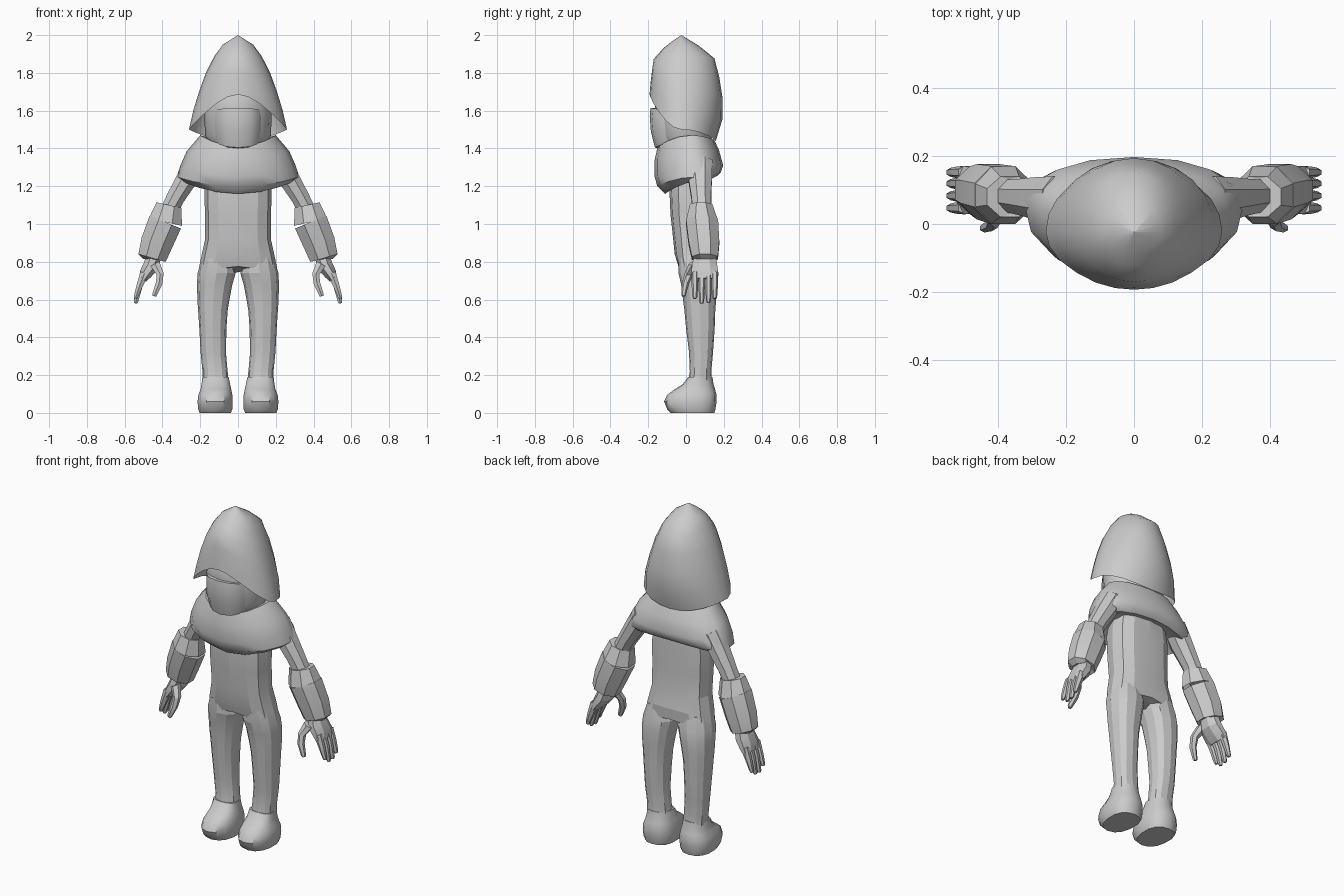
import bpy, bmesh
from math import sin, cos, pi, radians
from mathutils import Vector


def loft(name, rings, mirror=False, angle=30, cap_start=True, cap_end=True):
    """Skin a list of equal-length closed rings, with optional end caps and x mirror."""
    bm = bmesh.new()
    vs = [[bm.verts.new(p) for p in r] for r in rings]
    n = len(rings[0])
    for a, b in zip(vs, vs[1:]):
        for i in range(n):
            j = (i + 1) % n
            bm.faces.new((a[i], a[j], b[j], b[i]))
    if cap_start:
        bm.faces.new(vs[0][::-1])
    if cap_end:
        bm.faces.new(vs[-1])
    bmesh.ops.remove_doubles(bm, verts=bm.verts, dist=0.0005)
    bmesh.ops.recalc_face_normals(bm, faces=bm.faces)
    me = bpy.data.meshes.new(name)
    bm.to_mesh(me)
    bm.free()
    me.shade_smooth()
    me.set_sharp_from_angle(angle=radians(angle))
    ob = bpy.data.objects.new(name, me)
    bpy.context.collection.objects.link(ob)
    if mirror:
        ob.modifiers.new("mirror", 'MIRROR')
    return ob


def egg(w, yf, yb, zf, zs=None, zb=None, cy=0.0, cx=0.0, n=16, p=1.0):
    """Ring with its own front / side / back depth and height."""
    zs = zf if zs is None else zs
    zb = zf if zb is None else zb
    out = []
    for i in range(n):
        a = 2 * pi * i / n
        s, c = sin(a), cos(a)
        sx = abs(s) ** p * (1 if s > 0 else -1)
        k = abs(c) ** p
        y = cy + k * ((yf if c > 0 else yb) - cy)
        z = zs + ((zf if c > 0 else zb) - zs) * c * c
        out.append(Vector((cx + w * sx, y, z)))
    return out


def tube(path, n=8, turn=0.5):
    """Rings along a path of (x, y, z, half width, half depth) in the side plane."""
    pts = [Vector(q[:3]) for q in path]
    rings = []
    for i, q in enumerate(path):
        d = pts[min(i + 1, len(pts) - 1)] - pts[max(i - 1, 0)]
        u = Vector((-d.z, 0, d.x)).normalized()
        rings.append([pts[i] + u * q[3] * cos(2 * pi * (k + turn) / n)
                      + Vector((0, q[4] * sin(2 * pi * (k + turn) / n), 0)) for k in range(n)])
    return rings


# Hood: egg sections by height, trimmed by an arched lower edge
SECTION = [(2.0, 0, -.025, -.025), (1.95, .08, -.10, .06), (1.88, .132, -.17, .15),
           (1.77, .185, -.186, .178), (1.65, .222, -.196, .196), (1.55, .252, -.19, .192),
           (1.43, .27, -.18, .155)]


def section(z):
    for a, b in zip(SECTION, SECTION[1:]):
        if z >= b[0]:
            t = (a[0] - z) / (a[0] - b[0])
            return [a[k] + (b[k] - a[k]) * t for k in (1, 2, 3)]


N = 24
hood = []
for f in (0, .1, .22, .4, .6, .8, 1):
    ring = []
    for i in range(N):
        s, c = sin(2 * pi * i / N), cos(2 * pi * i / N)
        low = 1.50 + (.185 if c > 0 else -.06) * c * c
        z = 2 + (low - 2) * f
        w, yf, yb = section(z)
        cy = -.023
        ring.append(Vector((w * s, cy + abs(c) * ((yf if c > 0 else yb) - cy), z)))
    hood.append(ring)
loft("hood", hood, angle=40, cap_start=False, cap_end=False)

# Head and face mask
loft("head", [egg(.10, -.10, .10, 1.36), egg(.15, -.13, .13, 1.42), egg(.175, -.15, .14, 1.47),
              egg(.178, -.165, .14, 1.60), egg(.165, -.165, .13, 1.66), egg(.12, -.12, .10, 1.78)])
loft("face_mask", [egg(.10, -.12, .02, 1.39, 1.42), egg(.13, -.165, .02, 1.405, 1.44, p=.8),
                   egg(.142, -.186, .02, 1.49, p=.8), egg(.142, -.192, .02, 1.57, p=.8),
                   egg(.138, -.188, .02, 1.615, 1.60, p=.8)])

# Shoulder cape with tucked-in hem
loft("shoulder_cape", [
    egg(.15, -.11, .11, 1.40, 1.45, 1.43, cy=.03),
    egg(.20, -.15, .15, 1.41, 1.47, 1.445, cy=.03),
    egg(.272, -.166, .175, 1.34, 1.385, 1.39, cy=.045),
    egg(.305, -.166, .197, 1.25, 1.31, 1.31, cy=.06, p=.9),
    egg(.325, -.152, .185, 1.20, 1.25, 1.275, cy=.07, p=.9),
    egg(.295, -.11, .165, 1.16, 1.225, 1.255, cy=.07),
    egg(.20, -.06, .12, 1.21, 1.26, 1.265, cy=.05)], angle=40)

# Torso and hips
loft("torso", [
    egg(.16, -.08, .13, 1.30, cy=.03, n=12, p=.8),
    egg(.178, -.088, .135, 1.18, cy=.03, n=12, p=.75),
    egg(.175, -.082, .135, 1.05, cy=.03, n=12, p=.75),
    egg(.174, -.068, .14, .92, cy=.04, n=12, p=.75),
    egg(.196, -.06, .155, .84, .82, .84, cy=.05, n=12, p=.75),
    egg(.216, -.04, .15, .775, .72, .775, cy=.06, n=12, p=.75),
    egg(.12, .02, .10, .77, .72, .77, cy=.06, n=12)], angle=12)

# Legs: height, inner x, outer x, front y, back y
LEG = [(.82, .03, .19, -.04, .14), (.74, .012, .214, -.04, .158), (.68, .03, .217, -.026, .163),
       (.60, .045, .215, -.016, .16), (.54, .055, .211, -.008, .155), (.45, .061, .205, 0, .152),
       (.32, .064, .198, .016, .143), (.22, .055, .188, .02, .134), (.17, .05, .188, .012, .138)]
loft("leg", [egg((o - i) / 2, f, b, z, cy=(f + b) / 2, cx=(o + i) / 2, n=12, p=.85)
             for z, i, o, f, b in LEG], mirror=True, angle=15)

# Boots
BOOT = [(.19, .048, .19, .012, .14), (.15, .04, .195, -.02, .146), (.125, .034, .20, -.06, .154),
        (.095, .028, .212, -.10, .162), (.06, .026, .216, -.116, .162), (.02, .028, .213, -.10, .156),
        (0, .036, .205, -.08, .15)]
loft("boot", [egg((o - i) / 2, f, b, z, cy=.05, cx=(o + i) / 2, n=14, p=.85)
              for z, i, o, f, b in BOOT], mirror=True, angle=32)

# Arms: sleeve, flared forearm guard with an open lip
loft("upper_arm", tube([(.22, .075, 1.33, .06, .07), (.27, .075, 1.24, .06, .068),
                        (.33, .08, 1.14, .052, .056), (.38, .085, 1.04, .05, .05)]),
     mirror=True, angle=15)
loft("forearm_guard", tube([(.37, .085, 1.06, .05, .045), (.362, .08, 1.10, .075, .062),
                            (.385, .085, 1.01, .097, .092), (.43, .095, .90, .092, .088),
                            (.455, .10, .82, .081, .075), (.455, .10, .815, .05, .05)][2:]),
     mirror=True, angle=15)
loft("forearm_cuff", tube([(.375, .085, 1.05, .052, .05), (.366, .08, 1.095, .056, .052)])
     + tube([(.365, .08, 1.10, .074, .064), (.385, .085, 1.01, .097, .092)]),
     mirror=True, angle=15, cap_end=False)

# Hand: palm, four fingers, thumb
loft("palm", tube([(.445, .10, .83, .042, .06), (.46, .098, .78, .045, .072),
                   (.49, .10, .735, .036, .077), (.505, .10, .705, .022, .074)]),
     mirror=True, angle=20)
for k, (y, tip) in enumerate([(.047, .605), (.083, .58), (.119, .583), (.152, .605)]):
    loft("finger_%d" % (k + 1), tube([(.495, y, .74, .026, .019), (.522, y, .67, .019, .017),
                                      (.54, y, tip + .01, .013, .013), (.542, y, tip, .009, .009)], n=6),
         mirror=True, angle=20)
loft("thumb", tube([(.44, .045, .79, .03, .03), (.412, .015, .735, .022, .024),
                    (.418, -.002, .685, .02, .019), (.44, -.012, .63, .015, .013),
                    (.443, -.012, .618, .011, .01)], n=6), mirror=True, angle=20)
